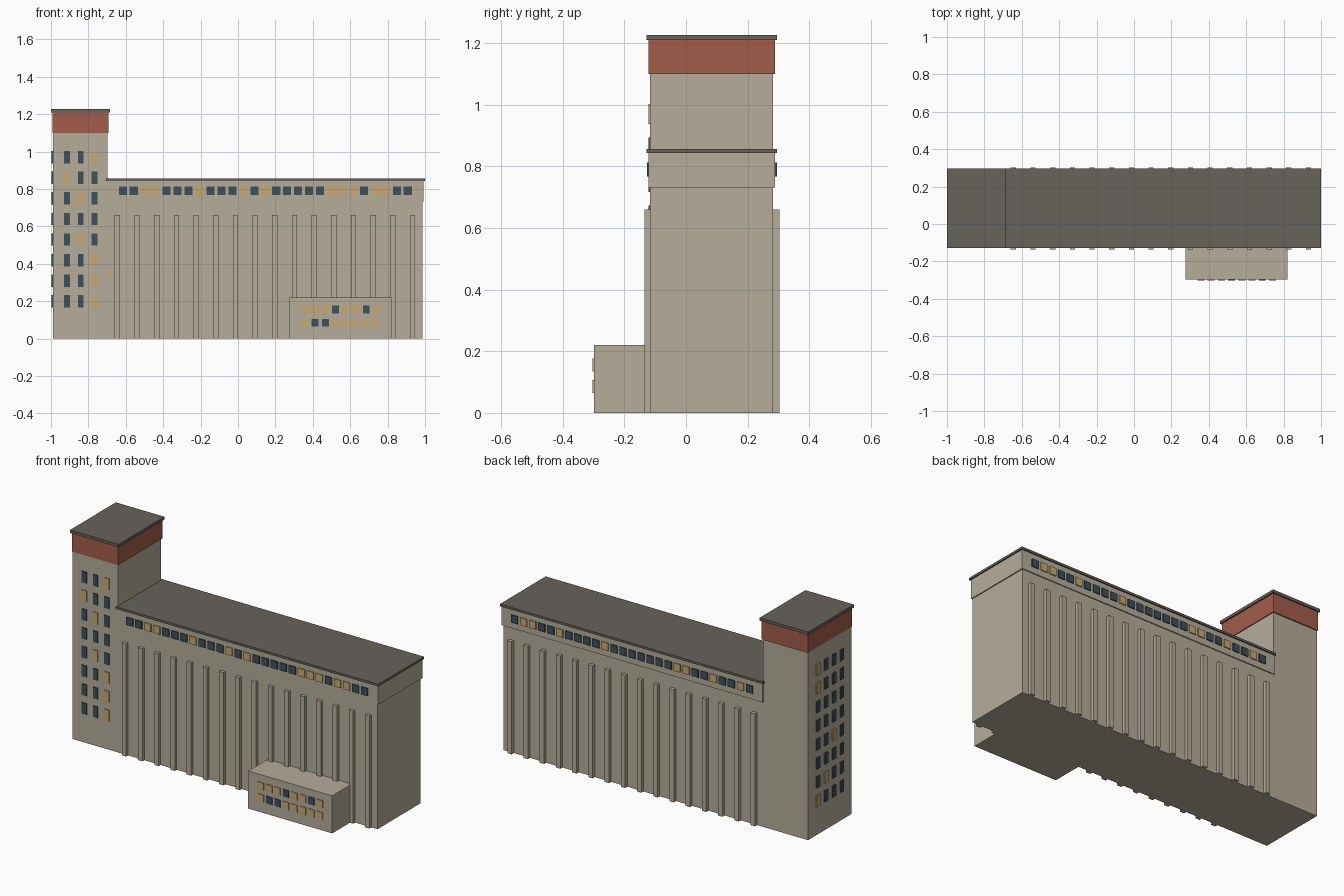
import bpy, bmesh

if "Cube" in bpy.data.objects:
    bpy.data.objects.remove(bpy.data.objects["Cube"])


def material(name, rgb):
    """Flat material from 0-255 sRGB values, stored as linear."""
    m = bpy.data.materials.new(name)
    m.diffuse_color = [((c / 255 + 0.055) / 1.055) ** 2.4 for c in rgb] + [1]
    m.use_nodes = True
    m.node_tree.nodes["Principled BSDF"].inputs["Base Color"].default_value = m.diffuse_color
    return m


WALL = material("beige wall", (182, 173, 155))
ROOF = material("grey roof", (103, 98, 91))
BRICK = material("red brick", (163, 93, 76))
DARK = material("dark glass", (62, 80, 92))
LIT = material("lit glass", (203, 167, 112))


def boxes(name, items, mats):
    """One object from boxes given as (x range, y range, z range, material index)."""
    bm = bmesh.new()
    for xr, yr, zr, mi in items:
        v = [bm.verts.new((x, y, z)) for x in xr for y in yr for z in zr]
        for f in ((0, 1, 3, 2), (4, 6, 7, 5), (0, 4, 5, 1),
                  (2, 3, 7, 6), (0, 2, 6, 4), (1, 5, 7, 3)):
            bm.faces.new([v[i] for i in f]).material_index = mi
    me = bpy.data.meshes.new(name)
    bm.to_mesh(me)
    bm.free()
    for m in mats:
        me.materials.append(m)
    ob = bpy.data.objects.new(name, me)
    bpy.context.collection.objects.link(ob)
    return ob


def span(c, w):
    return (c - w / 2, c + w / 2)


Y0, Y1 = -0.117, 0.283   # front and back wall planes

# Main block, overhanging top storey and flat roof
boxes("main_block", [((-0.698, 0.987), (Y0, Y1), (0, 0.74), 0)], [WALL])
boxes("top_storey", [((-0.70, 0.993), (-0.121, 0.289), (0.732, 0.845), 0)], [WALL])
boxes("main_roof", [((-0.706, 1.0), (-0.128, 0.296), (0.844, 0.857), 0)], [ROOF])

# Tower with brick crown and cap
boxes("tower", [((-0.99, -0.698), (Y0, Y1), (0, 1.11), 0)], [WALL])
boxes("tower_crown", [((-0.993, -0.693), (-0.121, 0.289), (1.10, 1.212), 0)], [BRICK])
boxes("tower_cap", [((-1.0, -0.685), (-0.128, 0.296), (1.21, 1.227), 0)], [ROOF])

# Low annex at the front
boxes("annex", [((0.275, 0.82), (-0.298, Y0 + 0.002), (0, 0.22), 0)], [WALL])

# Vertical ribs, front and back
ribs = []
for i in range(16):
    x = span(-0.645 + 0.1052 * i, 0.028)
    ribs.append((x, (-0.135, Y0 + 0.002), (0, 0.66), 0))
    ribs.append((x, (Y1 - 0.002, 0.303), (0, 0.66), 0))
boxes("ribs", ribs, [WALL])

# Top storey windows (Y = lit, D = dark)
wins = []
front = "DDYYDDDYDDDYDYDDDDDYYYDYYDD"
back = "DYYDDYDDDDYDDDDDDDYYDDYDDYD"[::-1]
for i in range(27):
    x = span(-0.616 + 0.0586 * i, 0.043)
    wins.append((x, (-0.127, -0.12), span(0.79, 0.045), front[i] == "Y"))
    wins.append((x, (0.288, 0.295), span(0.79, 0.045), back[i] == "Y"))
boxes("top_storey_windows", wins, [DARK, LIT])

# Tower windows on the front and the left side, rows from top down
wins = []
front = ["DDY", "YDD", "DYD", "DDD", "DYD", "DDY", "DDY", "DDY"]
left = ["YDDD", "YDDD", "DDDD", "DDDD", "DDYD", "DDDD", "DYDD", "YDDD"]
for r in range(8):
    z = span(0.97 - 0.11 * r, 0.066)
    for c in range(3):
        wins.append((span(-0.914 + 0.073 * c, 0.031), (-0.122, Y0 + 0.002), z, front[r][c] == "Y"))
    for c in range(4):
        wins.append(((-0.996, -0.988), span(0.192 - 0.073 * c, 0.031), z, left[r][c] == "Y"))
boxes("tower_windows", wins, [DARK, LIT])

# Annex windows
wins = []
for z, row in ((0.155, "YYYDYYDY"), (0.085, "YDDYYYYY")):
    for i in range(8):
        wins.append((span(0.358 + 0.0546 * i, 0.037), (-0.303, -0.297), span(z, 0.042), row[i] == "Y"))
boxes("annex_windows", wins, [DARK, LIT])
